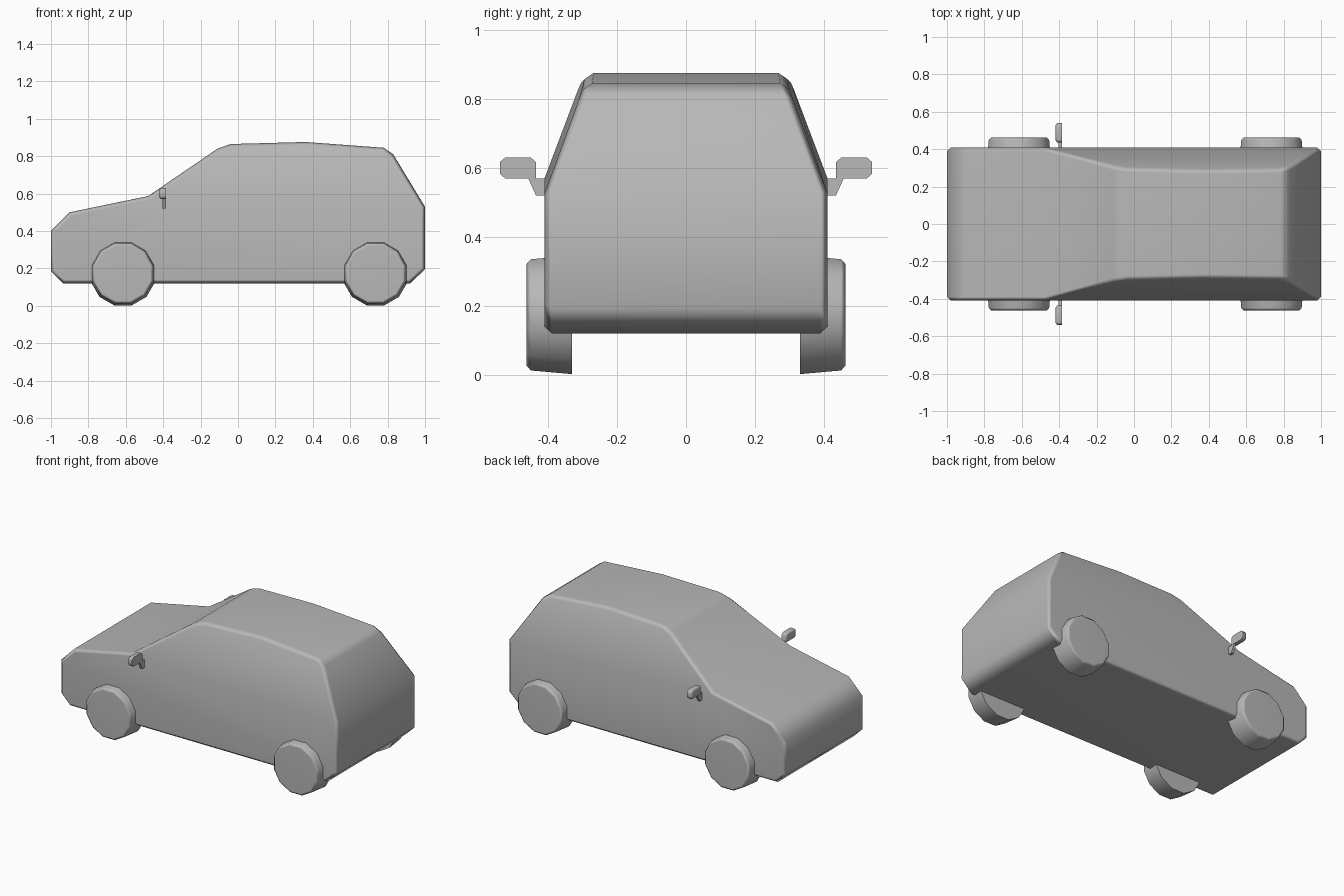
import bpy, bmesh
from math import sin, cos, pi, radians

if "Cube" in bpy.data.objects:
    bpy.data.objects.remove(bpy.data.objects["Cube"])

grey = bpy.data.materials.new("mid_grey")
grey.diffuse_color = (0.48, 0.48, 0.48, 1)
grey.use_nodes = True
grey.node_tree.nodes["Principled BSDF"].inputs["Base Color"].default_value = grey.diffuse_color


def finish(bm, name, angle):
    bmesh.ops.recalc_face_normals(bm, faces=bm.faces)
    mesh = bpy.data.meshes.new(name)
    bm.to_mesh(mesh)
    bm.free()
    mesh.materials.append(grey)
    obj = bpy.data.objects.new(name, mesh)
    bpy.context.collection.objects.link(obj)
    bpy.ops.object.select_all(action='DESELECT')
    obj.select_set(True)
    bpy.context.view_layer.objects.active = obj
    bpy.ops.object.shade_smooth_by_angle(angle=radians(angle))
    # Large panels stay flat, chamfers carry the gradient
    mod = obj.modifiers.new("panel_normals", 'WEIGHTED_NORMAL')
    mod.keep_sharp = True
    return obj


def loft(name, rings, angle=50):
    """Skin a list of equal-length rings and cap both ends."""
    bm = bmesh.new()
    vs = [[bm.verts.new(p) for p in ring] for ring in rings]
    n = len(vs[0])
    for a, b in zip(vs, vs[1:]):
        for i in range(n):
            j = (i + 1) % n
            bm.faces.new((a[i], a[j], b[j], b[i]))
    bm.faces.new(vs[0])
    bm.faces.new(vs[-1])
    return finish(bm, name, angle)


# Body: side profile, upper points lean inward above the belt line
upper = [(-0.11, 0.84), (-0.04, 0.865), (0.36, 0.876), (0.78, 0.845), (0.83, 0.81)]
lower = [(1, 0.53), (1, 0.195), (0.92, 0.12), (-0.935, 0.12), (-1, 0.185),
         (-1, 0.4), (-0.9, 0.5), (-0.48, 0.587)]


def half_width(x, z):
    belt = 0.587 - (x + 0.48) * 0.0385
    return 0.41 - 0.38 * max(0, z - belt)


bm = bmesh.new()
profile = upper + lower
sides = [[bm.verts.new((x, s * half_width(x, z), z)) for x, z in profile] for s in (-1, 1)]
count, k = len(profile), len(upper)
rim = []
for i in range(count):
    j = (i + 1) % count
    bm.faces.new((sides[0][i], sides[0][j], sides[1][j], sides[1][i]))
    rim += [bm.edges.get((s[i], s[j])) for s in sides]
for s in sides:
    bm.faces.new(s[:k + 1] + [s[-1]])
    bm.faces.new(s[k:])
bmesh.ops.recalc_face_normals(bm, faces=bm.faces)
bmesh.ops.bevel(bm, geom=rim, offset=0.02, offset_type='OFFSET', segments=1,
                profile=0.5, affect='EDGES')
finish(bm, "body", 50)

# Wheels: twelve-sided, slightly tapered, with a chamfered outer rim
sections = [(0.33, 0.178), (0.45, 0.167), (0.463, 0.152)]
for label, cx in (("front", -0.615), ("rear", 0.735)):
    for side, s in (("left", -1), ("right", 1)):
        loft(f"{label}_wheel_{side}",
             [[(cx + r * cos((i + 0.5) * pi / 6), s * y, 0.174 + r * sin((i + 0.5) * pi / 6))
               for i in range(12)] for y, r in sections])

# Door mirrors: chamfered housing on an angled stalk
housing = [(0.435, 0.57), (0.525, 0.57), (0.54, 0.583), (0.54, 0.617),
           (0.525, 0.63), (0.45, 0.63), (0.435, 0.617)]
stalk = [(0.395, 0.52), (0.435, 0.52), (0.462, 0.58), (0.437, 0.58), (0.435, 0.57), (0.395, 0.57)]
cy, cz = 0.4875, 0.6
for side, s in (("left", -1), ("right", 1)):
    loft(f"mirror_housing_{side}",
         [[(x, s * (cy + (y - cy) * f), cz + (z - cz) * f) for y, z in housing]
          for x, f in ((-0.42, 0.75), (-0.41, 1), (-0.385, 1))])
    loft(f"mirror_stalk_{side}",
         [[(x, s * y, z) for y, z in stalk] for x in (-0.403, -0.386)])
